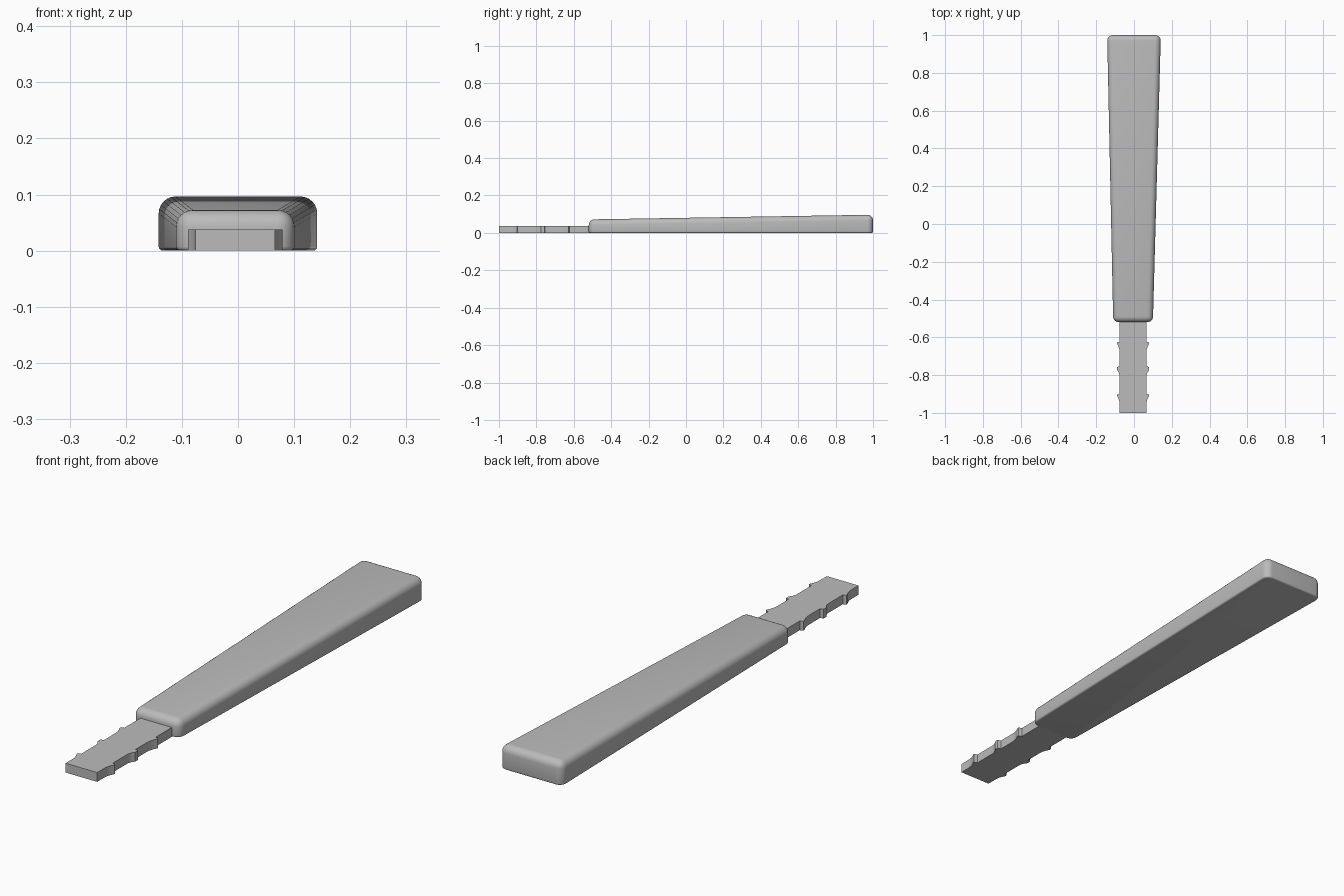
import bpy, bmesh, math

cube = bpy.data.objects.get("Cube")
if cube:
    bpy.data.objects.remove(cube, do_unlink=True)

grey = bpy.data.materials.new("plain_grey")
grey.use_nodes = True
GREY = (0.5, 0.5, 0.5, 1)
grey.diffuse_color = GREY
grey.node_tree.nodes["Principled BSDF"].inputs["Base Color"].default_value = GREY


def finish(name, bm, angle):
    bmesh.ops.recalc_face_normals(bm, faces=bm.faces)
    mesh = bpy.data.meshes.new(name)
    bm.to_mesh(mesh)
    bm.free()
    mesh.materials.append(grey)
    obj = bpy.data.objects.new(name, mesh)
    bpy.context.collection.objects.link(obj)
    bpy.ops.object.select_all(action="DESELECT")
    obj.select_set(True)
    bpy.context.view_layer.objects.active = obj
    bpy.ops.object.shade_smooth_by_angle(angle=math.radians(angle))


def bevel(bm, edges, width, segments):
    bmesh.ops.bevel(bm, geom=edges, offset=width, segments=segments,
                    profile=0.5, affect="EDGES", clamp_overlap=True)


# Handle: box tapered in width and height, then rounded
bm = bmesh.new()
bmesh.ops.create_cube(bm, size=2)
for v in bm.verts:
    back = v.co.y > 0
    half, height, centre = (0.142, 0.097, 0) if back else (0.105, 0.072, -0.005)
    v.co = (centre + v.co.x * half, 1 if back else -0.52, height if v.co.z > 0 else 0)
upper = [e for e in bm.edges if max(v.co.z for v in e.verts) > 0.01]
bevel(bm, upper, 0.03, 6)
lower = [e for e in bm.edges if all(abs(v.co.z) < 1e-5 for v in e.verts)]
bevel(bm, lower, 0.007, 3)
finish("handle", bm, 35)

# Tang: flat bar whose sides carry swept barbs with a steep rear step
HALF, BARB, CENTRE = 0.071, 0.0135, -0.005
side = [(HALF, -1)]
for tip, land, sweep in ((-0.91, 0.006, 0.045), (-0.775, 0.018, 0.03), (-0.635, 0.008, 0.045)):
    for i in range(6):
        t = i / 5
        side.append((HALF + BARB * t ** 2, tip - sweep * (1 - t)))
    side.append((HALF + BARB, tip + land))
    side.append((HALF, tip + land + 0.004))
side.append((HALF, -0.48))
outline = side + [(-x, y) for x, y in reversed(side)]

bm = bmesh.new()
base = bm.faces.new([bm.verts.new((x + CENTRE, y, 0)) for x, y in outline])
top = bmesh.ops.extrude_face_region(bm, geom=[base])["geom"]
bmesh.ops.translate(bm, vec=(0, 0, 0.038),
                    verts=[g for g in top if isinstance(g, bmesh.types.BMVert)])
finish("tang", bm, 25)
